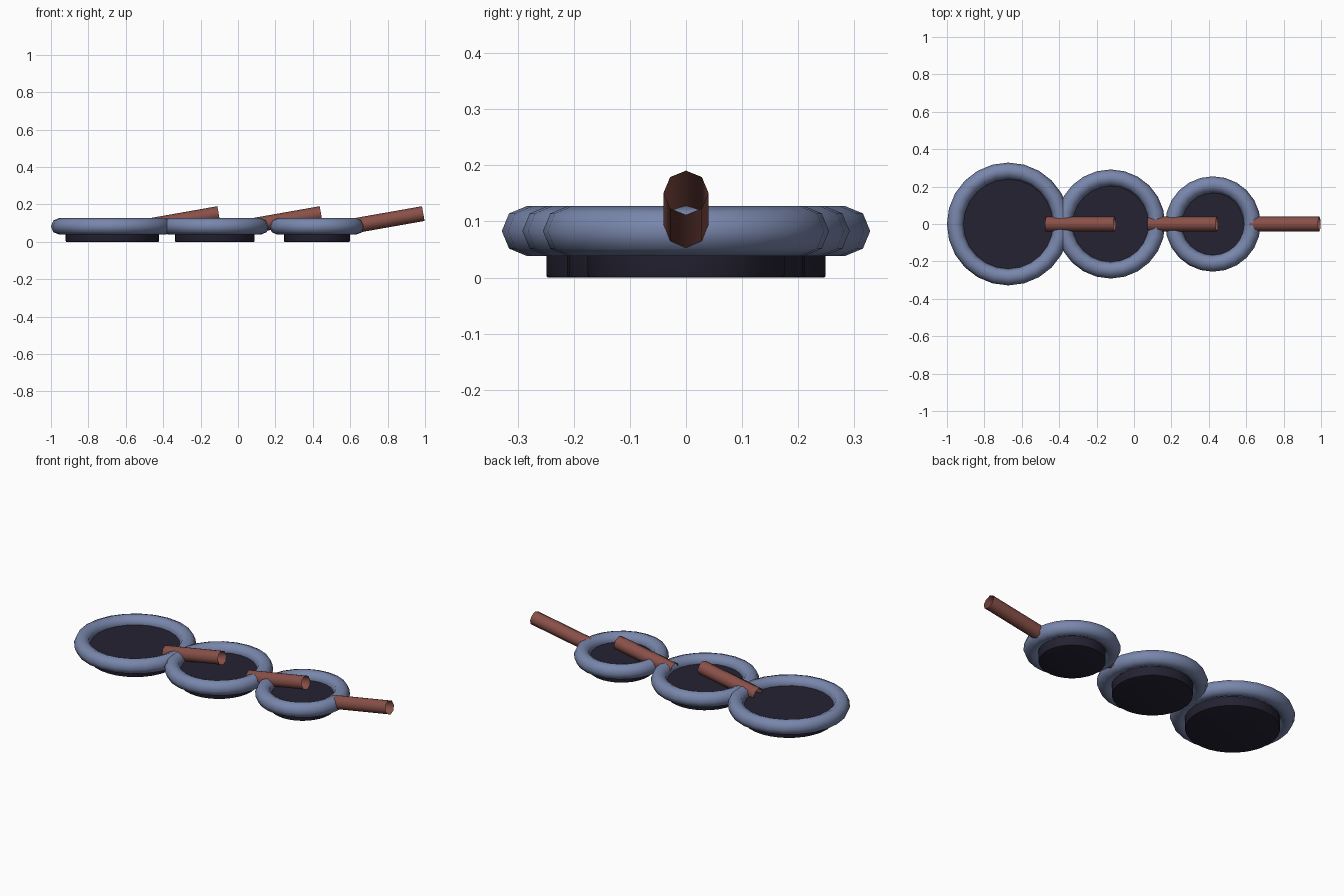
import bpy, bmesh, math
from mathutils import Matrix

cube = bpy.data.objects.get("Cube")
if cube:
    bpy.data.objects.remove(cube, do_unlink=True)


def make_material(name, color):
    mat = bpy.data.materials.new(name)
    mat.use_nodes = True
    mat.diffuse_color = (*color, 1)
    mat.node_tree.nodes["Principled BSDF"].inputs["Base Color"].default_value = (*color, 1)
    return mat


BLUE = make_material("slate blue", (0.19, 0.24, 0.41))
DARK = make_material("dark navy", (0.018, 0.016, 0.032))
BROWN = make_material("red brown", (0.25, 0.08, 0.065))

RIM_TUBE = 0.0443
RIM_Z = 0.083


def finish(obj, name, mat, angle):
    obj.name = name
    obj.data.materials.append(mat)
    bpy.ops.object.shade_smooth_by_angle(angle=math.radians(angle))


def add_rim(name, x, radius):
    bpy.ops.mesh.primitive_torus_add(location=(x, 0, RIM_Z), major_radius=radius,
                                     minor_radius=RIM_TUBE, major_segments=24, minor_segments=8)
    finish(bpy.context.object, name, BLUE, 60)


def add_base(name, x, radius):
    bpy.ops.mesh.primitive_cylinder_add(vertices=32, radius=radius, depth=RIM_Z,
                                        location=(x, 0, RIM_Z / 2))
    obj = bpy.context.object
    # Soften the bottom edge only
    bm = bmesh.new()
    bm.from_mesh(obj.data)
    edges = [e for e in bm.edges if all(v.co.z < 0 for v in e.verts)]
    bmesh.ops.bevel(bm, geom=edges, offset=0.004, segments=2, affect='EDGES', profile=0.5)
    bm.to_mesh(obj.data)
    bm.free()
    finish(obj, name, DARK, 40)


def add_handle(name, x):
    # Open, tilted tube
    bpy.ops.mesh.primitive_cylinder_add(vertices=8, radius=0.04, depth=0.371,
                                        end_fill_type='NOTHING', location=(x, 0, 0.119))
    obj = bpy.context.object
    obj.data.transform(Matrix.Rotation(math.radians(80), 4, 'Y'))
    finish(obj, name, BROWN, 60)


# Three pans, shrinking from right to left
for i, size in enumerate(("large", "medium", "small")):
    x = -0.672 + 0.547 * i
    radius = 0.284 - 0.0367 * i
    add_rim(size + "_pan_rim", x, radius)
    add_base(size + "_pan_base", x, radius - 0.035)
    add_handle(size + "_pan_handle", -0.286 + 0.547 * i)
